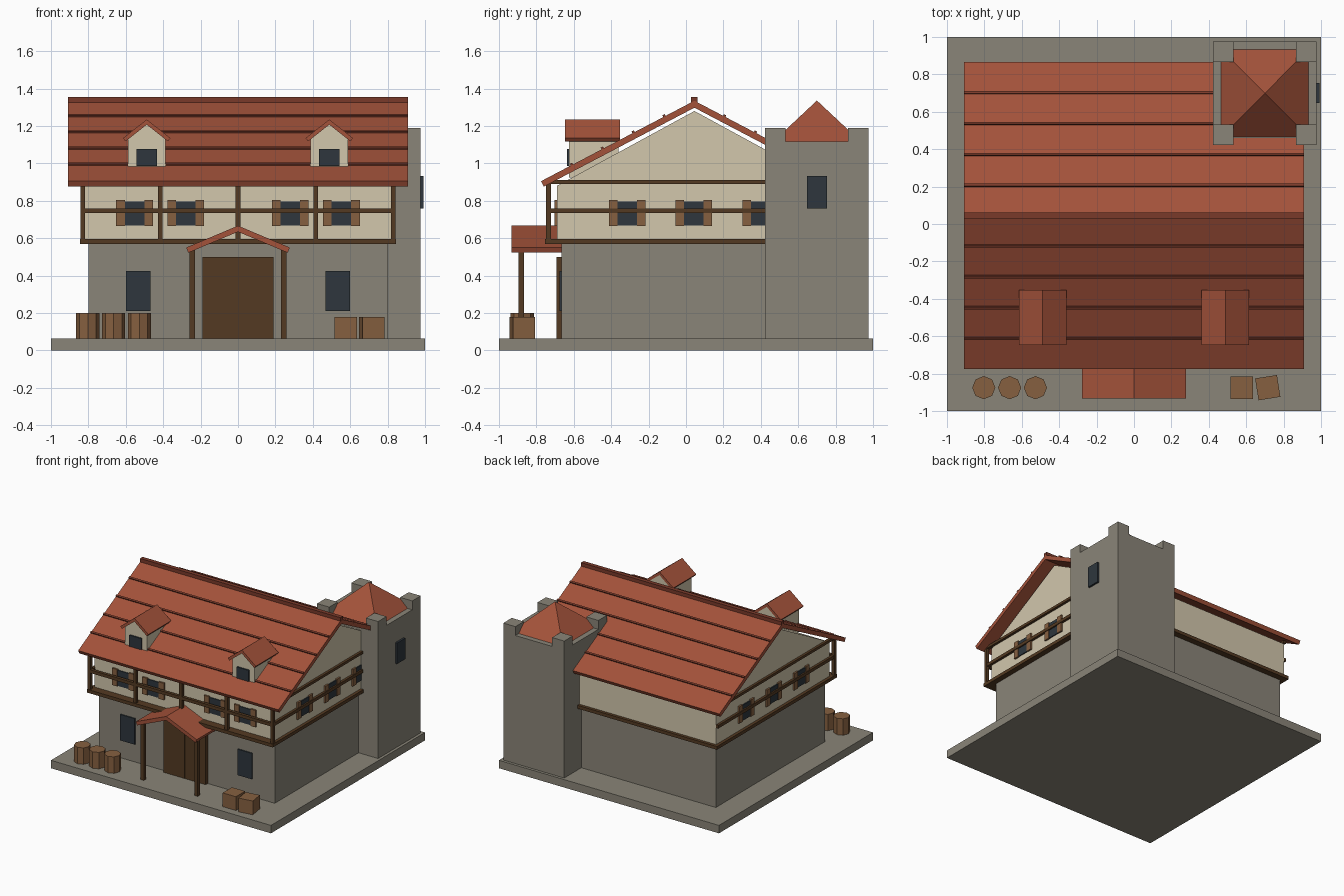
import bpy, bmesh, math
from mathutils import Matrix

if "Cube" in bpy.data.objects:
    bpy.data.objects.remove(bpy.data.objects["Cube"])


def material(name, hexcode):
    rgb = [int(hexcode[i:i + 2], 16) / 255 for i in (0, 2, 4)]
    lin = [c / 12.92 if c <= 0.04045 else ((c + 0.055) / 1.055) ** 2.4 for c in rgb]
    m = bpy.data.materials.new(name)
    m.diffuse_color = (*lin, 1)
    m.use_nodes = True
    m.node_tree.nodes["Principled BSDF"].inputs["Base Color"].default_value = m.diffuse_color
    return m


STONE = material("stone", "8A8578")
PLASTER = material("plaster", "D2C7AC")
TILE = material("roof_tile", "A3523A")
RIDGE = material("dark_tile", "7A3A2A")
TIMBER = material("dark_timber", "543A22")
WOOD = material("light_wood", "866040")
GLASS = material("window_glass", "2E363D")


def finish(name, bm, mat):
    bmesh.ops.recalc_face_normals(bm, faces=bm.faces)
    me = bpy.data.meshes.new(name)
    bm.to_mesh(me)
    bm.free()
    me.materials.append(mat)
    ob = bpy.data.objects.new(name, me)
    bpy.context.collection.objects.link(ob)
    return ob


def box(name, x, y, z, mat, rot=None):
    """Box from three (min, max) ranges, optionally rotated about its centre."""
    bm = bmesh.new()
    size = [r[1] - r[0] for r in (x, y, z)]
    mid = [(r[1] + r[0]) / 2 for r in (x, y, z)]
    m = Matrix.Translation(mid) @ (rot or Matrix()) @ Matrix.Diagonal((*size, 1))
    bmesh.ops.create_cube(bm, size=1, matrix=m)
    return finish(name, bm, mat)


def span(c, w):
    return (c - w / 2, c + w / 2)


def prism(name, profile, along, a, b, mat):
    """Extrude a (u, z) profile along x or y from a to b."""
    bm = bmesh.new()
    put = (lambda u, w, t: (t, u, w)) if along == "x" else (lambda u, w, t: (u, t, w))
    face = bm.faces.new([bm.verts.new(put(u, w, a)) for u, w in profile])
    ext = bmesh.ops.extrude_face_region(bm, geom=[face])
    vs = [v for v in ext["geom"] if isinstance(v, bmesh.types.BMVert)]
    bmesh.ops.translate(bm, verts=vs, vec=(b - a, 0, 0) if along == "x" else (0, b - a, 0))
    return finish(name, bm, mat)


def gable_roof(name, centre, half, apex, eave, thick, along, a, b):
    """Two sloping slabs meeting at a ridge."""
    ang = math.atan2(apex - eave, half)
    s, c = math.sin(ang) * thick, math.cos(ang) * thick
    prof = [(-half, eave), (0, apex), (half, eave), (half - s, eave - c),
            (0, apex - thick / math.cos(ang)), (-half + s, eave - c)]
    return prism(name, [(centre + u, z) for u, z in prof], along, a, b, TILE)


CY = 0.045  # ridge line of the house

# Base and main walls
box("base_slab", (-1, 1), (-1, 1), (0, 0.065), STONE)
box("ground_floor", (-0.8, 0.8), (-0.665, 0.755), (0.065, 0.575), STONE)
prism("upper_floor", [(-0.69, 0.58), (0.78, 0.58), (0.78, 0.88), (CY, 1.28), (-0.69, 0.88)],
      "x", -0.82, 0.82, PLASTER)

# Timber framing
box("floor_beam", (-0.845, 0.845), (-0.755, 0.805), (0.57, 0.597), TIMBER)
box("front_rail", (-0.84, 0.84), span(-0.735, 0.025), (0.734, 0.76), TIMBER)
for i in range(5):
    box("front_post", span((i - 2) * 0.415, 0.025), span(-0.735, 0.026), (0.58, 0.895), TIMBER)
for s in (-1, 1):
    sx = tuple(sorted((s * 0.815, s * 0.84)))
    box("side_rail", sx, (-0.747, 0.78), (0.734, 0.76), TIMBER)
    box("side_top_beam", sx, (-0.74, 0.78), (0.889, 0.91), TIMBER)

# Main roof with tile battens and ridge
APEX, EAVE, HALF = 1.335, 0.905, 0.82
SLOPE = (APEX - EAVE) / HALF
gable_roof("main_roof", CY, HALF, APEX, EAVE, 0.033, "x", -0.91, 0.91)
box("roof_ridge", (-0.91, 0.91), span(CY, 0.034), (1.32, 1.355), RIDGE)
for s in (-1, 1):
    for i in range(4):
        d = 0.16 + i * 0.165
        box("roof_batten", (-0.91, 0.91), span(CY + s * d, 0.014), span(APEX - d * SLOPE, 0.02),
            RIDGE, Matrix.Rotation(-s * math.atan(SLOPE), 4, "X"))


# Upper windows with shutters
def shuttered(c, side):
    def plate(name, u, w, z, t, mat):
        if side == 0:
            box(name, span(u, w), (-0.69 - t, -0.68), z, mat)
        else:
            box(name, tuple(sorted((side * 0.81, side * (0.82 + t)))), span(u, w), z, mat)
    plate("upper_window", c, 0.105, (0.667, 0.795), 0.008, GLASS)
    for k in (-1, 1):
        plate("shutter", c + k * 0.075, 0.046, (0.664, 0.803), 0.014, WOOD)


for x in (-0.553, -0.28, 0.28, 0.553):
    shuttered(x, 0)
for side in (-1, 1):
    for y in (-0.315, 0.042, 0.40):
        shuttered(y, side)

# Ground floor windows and double door
for s in (-1, 1):
    box("ground_window", span(s * 0.533, 0.132), (-0.675, -0.66), (0.212, 0.425), GLASS)
    box("door_leaf", tuple(sorted((s * 0.001, s * 0.191))), (-0.692, -0.66), (0.065, 0.5), TIMBER)

# Porch
gable_roof("porch_roof", 0, 0.277, 0.667, 0.55, 0.03, "y", -0.932, -0.665)
for s in (-1, 1):
    for y in (-0.88,):
        box("porch_post", span(s * 0.245, 0.03), span(y, 0.03), (0.065, 0.54), TIMBER)

# Dormers
for s in (-1, 1):
    c = s * 0.488
    prof = [(-0.1, 0.925), (0.1, 0.925), (0.1, 1.13), (0, 1.21), (-0.1, 1.13)]
    prism("dormer_wall", [(c + u, z) for u, z in prof], "y", -0.625, -0.36, PLASTER)
    gable_roof("dormer_roof", c, 0.127, 1.235, 1.135, 0.022, "y", -0.648, -0.352)
    box("dormer_window", span(c, 0.11), (-0.637, -0.62), (0.985, 1.077), GLASS)

# Tower with corner merlons and pyramid roof
TC, TH = 0.7, 0.277
box("tower", span(TC, TH * 2), span(TC, TH * 2), (0.065, 1.117), STONE)
for sx in (-1, 1):
    for sy in (-1, 1):
        box("merlon", span(TC + sx * 0.222, 0.11), span(TC + sy * 0.222, 0.11), (1.11, 1.19), STONE)
bm = bmesh.new()
bmesh.ops.create_cone(bm, cap_ends=True, segments=4, radius1=0.235 * math.sqrt(2), radius2=0, depth=0.22,
                      matrix=Matrix.Translation((TC, TC, 1.226)) @ Matrix.Rotation(math.pi / 4, 4, "Z"))
finish("tower_roof", bm, TILE)
box("tower_window", (0.97, 0.993), span(TC, 0.107), (0.76, 0.932), GLASS)

# Barrels and crates
for x in (-0.803, -0.665, -0.527):
    bm = bmesh.new()
    bmesh.ops.create_cone(bm, cap_ends=True, segments=8, radius1=0.062, radius2=0.062, depth=0.135,
                          matrix=Matrix.Translation((x, -0.875, 0.1325)))
    finish("barrel", bm, WOOD)
box("crate", span(0.575, 0.12), span(-0.875, 0.12), (0.065, 0.178), WOOD)
box("turned_crate", span(0.715, 0.118), span(-0.875, 0.118), (0.065, 0.178), WOOD,
    Matrix.Rotation(math.radians(9), 4, "Z"))
